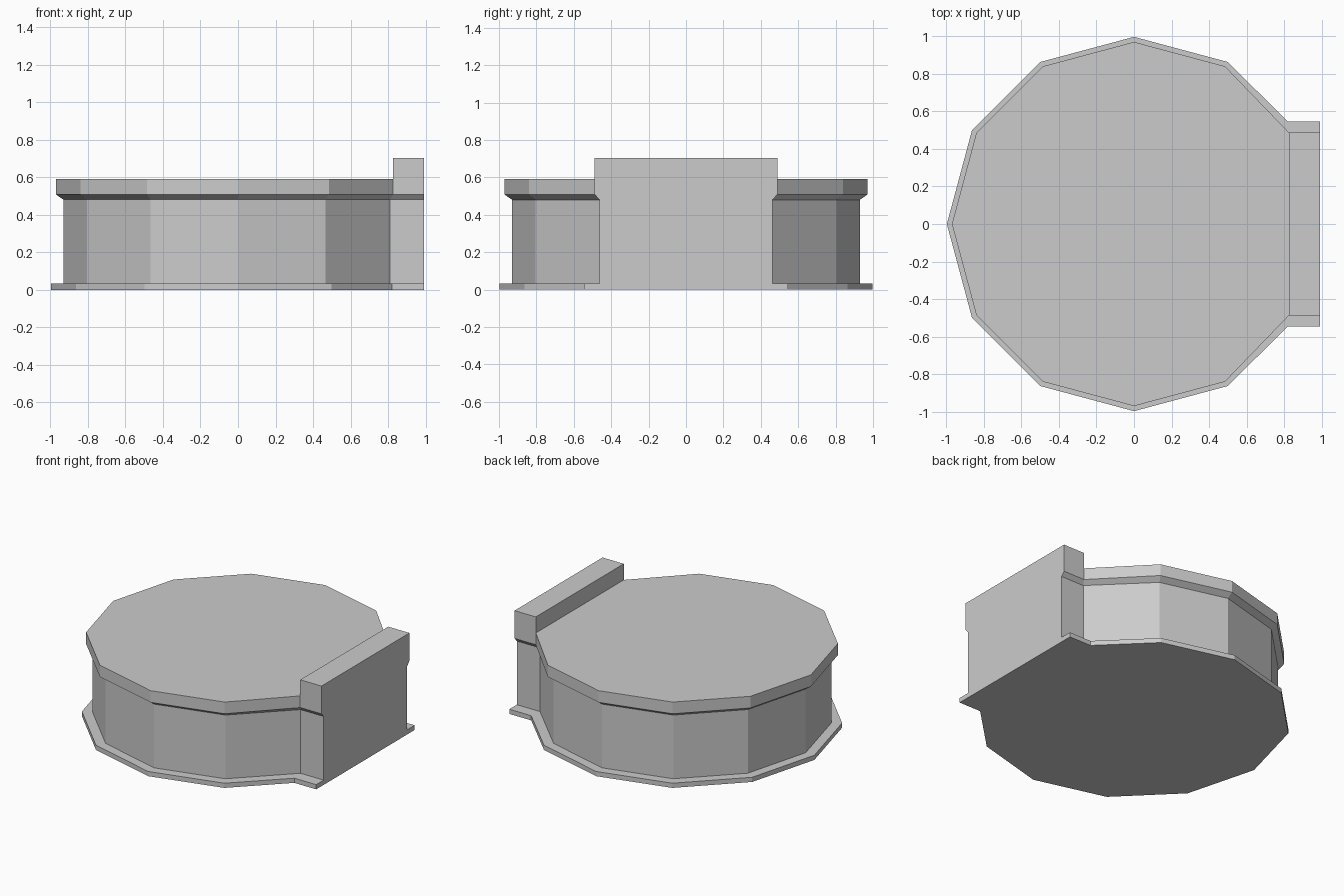
import bpy, bmesh
from math import cos, sin, radians

if "Cube" in bpy.data.objects:
    bpy.data.objects.remove(bpy.data.objects["Cube"])

OUTER = 0.99  # flat outer face of the side block


def outline(r, xi, yi):
    """Twelve-sided outline whose +x corner is replaced by a square tab."""
    arc = [(r * cos(radians(30 * k)), r * sin(radians(30 * k))) for k in range(2, 11)]
    return [(OUTER, -yi), (OUTER, yi), (xi, yi)] + arc + [(xi, -yi)]


def make(name, levels, bottom=True, top=None):
    """Loft outlines at rising heights; 'top' picks the corners of the cap."""
    bm = bmesh.new()
    rings = [[bm.verts.new((x, y, z)) for x, y in pts] for z, pts in levels]
    n = len(rings[0])
    for a, b in zip(rings, rings[1:]):
        for i in range(n):
            j = (i + 1) % n
            bm.faces.new((a[i], a[j], b[j], b[i]))
    if bottom:
        bm.faces.new(rings[0][::-1])
    bm.faces.new(rings[-1][top] if top else rings[-1])
    me = bpy.data.meshes.new(name)
    bm.to_mesh(me)
    bm.free()
    ob = bpy.data.objects.new(name, me)
    bpy.context.collection.objects.link(ob)
    return ob


# drum with base flange, recessed wall and flared lid
base = outline(0.997, 0.82, 0.546)
wall = outline(0.93, 0.81, 0.463)
lid = outline(0.97, 0.825, 0.488)
make("drum_body", [(0, base), (0.033, base), (0.033, wall), (0.48, wall),
                   (0.508, lid), (0.59, lid)], top=slice(2, None))

# raised block standing above the lid on the +x side
block = [(0.825, -0.488), (OUTER, -0.488), (OUTER, 0.488), (0.825, 0.488)]
make("raised_block", [(0.59, block), (0.703, block)], bottom=False)
